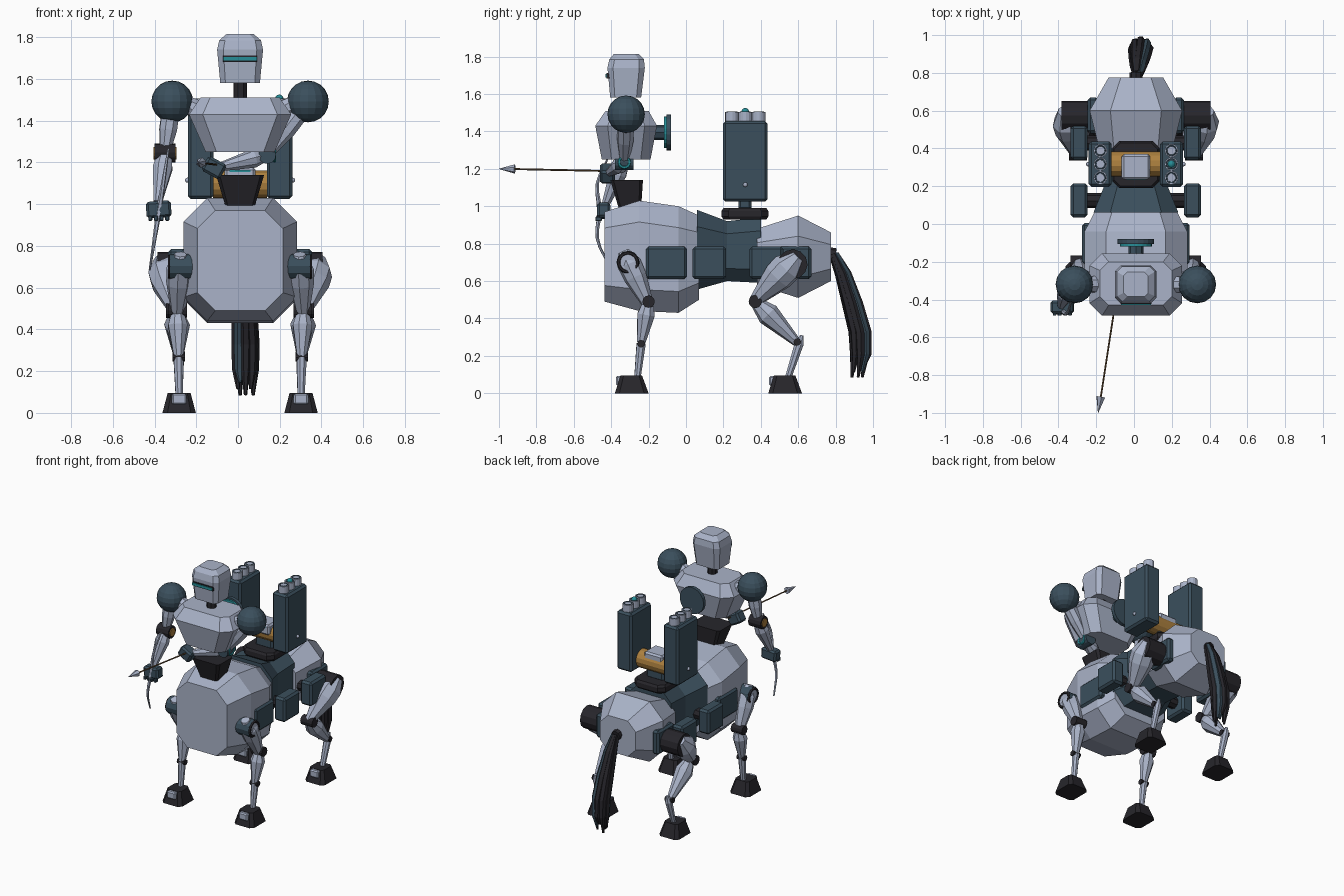
import bpy, bmesh, math
from mathutils import Vector, Matrix

if "Cube" in bpy.data.objects:
    bpy.data.objects.remove(bpy.data.objects["Cube"])

def material(name, rgb):
    m = bpy.data.materials.new(name)
    m.diffuse_color = (*rgb, 1)
    m.use_nodes = True
    m.node_tree.nodes["Principled BSDF"].inputs["Base Color"].default_value = m.diffuse_color
    return m

LIGHT = material("pale steel", (0.40, 0.45, 0.58))
SLATE = material("dark slate", (0.043, 0.078, 0.108))
BLACK = material("charcoal", (0.020, 0.019, 0.024))
TEAL = material("teal glow", (0.02, 0.27, 0.31))
GOLD = material("gold", (0.42, 0.22, 0.05))
BROWN = material("arrow wood", (0.14, 0.08, 0.035))
CX = 0.01  # body centre line

def finish(name, bm, mat):
    bmesh.ops.recalc_face_normals(bm, faces=bm.faces[:])
    me = bpy.data.meshes.new(name)
    bm.to_mesh(me)
    bm.free()
    me.materials.append(mat)
    ob = bpy.data.objects.new(name, me)
    bpy.context.collection.objects.link(ob)
    return ob

def skin(name, rings, mat):
    """Bridge a list of equal point rings and cap both ends."""
    bm = bmesh.new()
    vs = [[bm.verts.new(p) for p in r] for r in rings]
    n = len(rings[0])
    for a, b in zip(vs, vs[1:]):
        for i in range(n):
            bm.faces.new((a[i], a[(i + 1) % n], b[(i + 1) % n], b[i]))
    bm.faces.new(vs[0])
    bm.faces.new(vs[-1])
    return finish(name, bm, mat)

def octagon(w, h, c):
    k = c * min(w, h)
    return [(w, h - k), (w - k, h), (k - w, h), (-w, h - k),
            (-w, k - h), (k - w, -h), (w - k, -h), (w, k - h)]

def hull_y(name, secs, mat, c=0.42):
    """Chamfered body along y; sections are (y, half width, z low, z high)."""
    return skin(name, [[(CX + a, y, (lo + hi) / 2 + b) for a, b in octagon(w, (hi - lo) / 2, c)]
                       for y, w, lo, hi in secs], mat)

def hull_z(name, secs, mat, c=0.35, x=CX):
    """Chamfered body along z; sections are (z, half width, y low, y high)."""
    return skin(name, [[(x + a, (lo + hi) / 2 + b, z) for a, b in octagon(w, (hi - lo) / 2, c)]
                       for z, w, lo, hi in secs], mat)

def limb(name, pts, radii, mat, n=8):
    """Round tapered tube through points."""
    pts = [Vector(p) for p in pts]
    rings = []
    for i, p in enumerate(pts):
        t = (pts[min(i + 1, len(pts) - 1)] - pts[max(i - 1, 0)]).normalized()
        u = t.cross(Vector((0.93, 0.11, 0.35))).normalized()
        v = t.cross(u)
        rings.append([p + radii[i] * (u * math.cos(a) + v * math.sin(a))
                      for a in (2 * math.pi * (k + 0.5) / n for k in range(n))])
    return skin(name, rings, mat)

def segment(name, a, b, prof, mat, n=8):
    """Straight limb with (fraction, radius) profile."""
    a, b = Vector(a), Vector(b)
    return limb(name, [a.lerp(b, f) for f, _ in prof], [r for _, r in prof], mat, n)

def rod(name, a, b, r, mat, n=16):
    return segment(name, a, b, [(0, r), (1, r)], mat, n)

def box(name, lo, hi, mat, bevel=0.012, rot=None):
    bm = bmesh.new()
    lo, hi = Vector(lo), Vector(hi)
    bmesh.ops.create_cube(bm, size=1)
    bmesh.ops.scale(bm, vec=hi - lo, verts=bm.verts)
    if bevel:
        bmesh.ops.bevel(bm, geom=bm.edges[:], offset=bevel, segments=1, affect='EDGES')
    if rot:
        bmesh.ops.rotate(bm, verts=bm.verts, cent=(0, 0, 0), matrix=rot)
    bmesh.ops.translate(bm, vec=(lo + hi) / 2, verts=bm.verts)
    return finish(name, bm, mat)

def ball(name, c, r, mat):
    bm = bmesh.new()
    bmesh.ops.create_uvsphere(bm, u_segments=16, v_segments=10, radius=r,
                              matrix=Matrix.Translation(c))
    return finish(name, bm, mat)

def torus(name, c, R, r, axis, mat, n=20):
    bm = bmesh.new()
    rows = []
    for i in range(n):
        a = 2 * math.pi * i / n
        rows.append([])
        for j in range(6):
            d = R + r * math.cos(j * math.pi / 3)
            p = (d * math.cos(a), d * math.sin(a), r * math.sin(j * math.pi / 3))
            p = {'X': (p[2], p[0], p[1]), 'Y': (p[0], p[2], p[1]), 'Z': p}[axis]
            rows[-1].append(bm.verts.new(Vector(c) + Vector(p)))
    for i in range(n):
        for j in range(6):
            a, b = rows[i], rows[(i + 1) % n]
            bm.faces.new((a[j], b[j], b[(j + 1) % 6], a[(j + 1) % 6]))
    return finish(name, bm, mat)

# Barrel body
hull_y("front_barrel", [(-0.435, 0.205, 0.49, 0.97), (-0.25, 0.272, 0.44, 1.03),
                        (-0.04, 0.272, 0.43, 1.0), (0.07, 0.215, 0.50, 0.95)], LIGHT)
hull_y("waist_barrel", [(0.06, 0.225, 0.555, 0.98), (0.22, 0.16, 0.60, 0.92),
                        (0.40, 0.17, 0.59, 0.94)], SLATE)
hull_y("rear_barrel", [(0.38, 0.19, 0.58, 0.88), (0.60, 0.245, 0.51, 0.95),
                       (0.775, 0.145, 0.60, 0.86)], LIGHT, 0.5)

# Torso, neck and head
hull_z("torso_joint", [(0.99, 0.07, -0.36, -0.24), (1.14, 0.115, -0.405, -0.23)], BLACK, 0.2)
hull_z("chest", [(1.25, 0.165, -0.45, -0.19), (1.43, 0.245, -0.485, -0.155),
                 (1.51, 0.19, -0.43, -0.20)], LIGHT, 0.4)
rod("neck", (CX, -0.32, 1.49), (CX, -0.32, 1.62), 0.034, BLACK, 8)
hull_z("head", [(1.58, 0.095, -0.405, -0.24), (1.74, 0.11, -0.42, -0.22),
                (1.785, 0.10, -0.41, -0.225), (1.815, 0.065, -0.385, -0.255)], LIGHT, 0.3)
box("visor_frame", (CX - 0.082, -0.424, 1.682), (CX + 0.082, -0.405, 1.712), BLACK, 0)
box("visor", (CX - 0.08, -0.43, 1.688), (CX + 0.08, -0.41, 1.706), TEAL, 0)

# Back disc
rod("back_disc", (CX, -0.105, 1.395), (CX, -0.08, 1.395), 0.097, SLATE, 20)
rod("back_disc_glow", (CX, -0.118, 1.395), (CX, -0.105, 1.395), 0.085, TEAL, 20)
rod("back_disc_hub", (CX, -0.17, 1.395), (CX, -0.117, 1.395), 0.04, SLATE, 8)

# Shoulders
for s in (1, -1):
    ball("shoulder", (CX + s * 0.325, -0.32, 1.492), 0.1, SLATE)
    segment("shoulder_link", (CX + s * 0.18, -0.32, 1.44), (CX + s * 0.28, -0.32, 1.49),
            [(0, 0.05), (1, 0.04)], LIGHT)

# Bow arm
elbow = (-0.35, -0.335, 1.245)
segment("upper_arm", (-0.325, -0.32, 1.43), elbow, [(0, 0.045), (0.4, 0.045), (1, 0.025)], LIGHT)
rod("elbow", (-0.40, -0.335, 1.245), (-0.30, -0.335, 1.245), 0.045, BLACK, 12)
for x in (-0.403, -0.297):
    rod("elbow_cap", (x - 0.003, -0.335, 1.245), (x + 0.003, -0.335, 1.245), 0.03, GOLD, 12)
segment("forearm", elbow, (-0.385, -0.43, 1.01), [(0, 0.035), (0.3, 0.05), (1, 0.022)], LIGHT)
box("bow_hand", (-0.44, -0.475, 0.935), (-0.32, -0.405, 1.015), SLATE, 0.012,
    Matrix.Rotation(-0.08, 3, 'Y'))
for i in range(4):
    box("bow_finger", (-0.43 + i * 0.027, -0.485, 0.92), (-0.41 + i * 0.027, -0.45, 0.945), SLATE, 0.004)

# Bow
bow = []
for i in range(13):
    f = i / 6 - 1
    bow.append((-0.378 + 0.045 * f, -0.475 + 0.05 * f * f + 0.012 * math.cos(f * 6), 0.975 + 0.29 * f))
limb("bow", bow, [0.014 - 0.009 * abs(i - 6) / 6 for i in range(13)], LIGHT, 6)

# Drawing arm
elbow = (0.14, -0.33, 1.235)
segment("draw_upper_arm", (0.32, -0.32, 1.47), elbow, [(0, 0.045), (0.5, 0.045), (1, 0.025)], LIGHT)
rod("draw_elbow", (0.14, -0.38, 1.235), (0.14, -0.28, 1.235), 0.042, SLATE, 12)
torus("draw_elbow_ring", (0.175, -0.33, 1.235), 0.028, 0.009, 'X', TEAL)
segment("draw_forearm", elbow, (-0.08, -0.41, 1.18), [(0, 0.025), (0.3, 0.045), (1, 0.022)], LIGHT)
box("draw_hand", (-0.165, -0.46, 1.135), (-0.065, -0.38, 1.215), SLATE, 0.012,
    Matrix.Rotation(0.5, 3, 'Y'))
rod("arrow_shaft", (-0.09, -0.36, 1.187), (-0.178, -0.93, 1.199), 0.005, BROWN, 6)
segment("arrow_head", (-0.176, -0.915, 1.199), (-0.19, -1.0, 1.2), [(0, 0.025), (1, 0.001)], LIGHT, 6)

# Legs and side boxes, both sides
for s in (1, -1):
    X = lambda x: CX + s * x
    # Front leg
    rod("front_shoulder_joint", (X(0.21), -0.31, 0.70), (X(0.335), -0.31, 0.70), 0.062, SLATE, 12)
    torus("front_joint_ring", (X(0.337), -0.31, 0.70), 0.05, 0.01, 'X', BLACK)
    rod("front_joint_cap", (X(0.33), -0.31, 0.70), (X(0.34), -0.31, 0.70), 0.042, LIGHT)
    segment("front_upper_leg", (X(0.285), -0.335, 0.76), (X(0.30), -0.205, 0.48),
            [(0, 0.03), (0.25, 0.065), (0.5, 0.062), (1, 0.032)], LIGHT)
    rod("front_knee", (X(0.255), -0.2, 0.49), (X(0.345), -0.2, 0.49), 0.033, BLACK, 12)
    segment("front_lower_leg", (X(0.30), -0.205, 0.47), (X(0.295), -0.24, 0.27),
            [(0, 0.035), (0.25, 0.05), (1, 0.024)], LIGHT)
    rod("front_ankle", (X(0.265), -0.24, 0.265), (X(0.325), -0.24, 0.265), 0.02, BLACK, 10)
    segment("front_pastern", (X(0.295), -0.24, 0.265), (X(0.292), -0.26, 0.08),
            [(0, 0.026), (1, 0.018)], LIGHT)
    # Hind leg
    rod("hip_joint", (X(0.2), 0.57, 0.69), (X(0.395), 0.57, 0.69), 0.08, BLACK, 12)
    segment("hind_upper_leg", (X(0.375), 0.60, 0.735), (X(0.31), 0.365, 0.49),
            [(0, 0.04), (0.25, 0.085), (0.45, 0.083), (1, 0.032)], LIGHT)
    rod("hind_knee", (X(0.26), 0.37, 0.49), (X(0.355), 0.37, 0.49), 0.035, BLACK, 12)
    segment("hind_lower_leg", (X(0.305), 0.37, 0.49), (X(0.295), 0.60, 0.265),
            [(0, 0.03), (0.3, 0.062), (1, 0.022)], LIGHT)
    rod("hock", (X(0.265), 0.595, 0.275), (X(0.325), 0.595, 0.275), 0.02, BLACK, 10)
    segment("hind_pastern", (X(0.293), 0.62, 0.31), (X(0.292), 0.545, 0.08),
            [(0, 0.01), (0.2, 0.026), (1, 0.018)], LIGHT)
    # Hooves
    for y in (-0.29, 0.53):
        hull_z("hoof", [(0, 0.08, y - 0.09, y + 0.09), (0.095, 0.055, y - 0.06, y + 0.055)],
               BLACK, 0.3, X(0.292))
        box("hoof_plate", (X(0.292) - 0.035, y - 0.085, 0.04), (X(0.292) + 0.035, y - 0.05, 0.093), LIGHT, 0.008)
    # Side boxes
    for y0, y1, x0, x1 in ((-0.215, 0.005, 0.22, 0.285), (0.035, 0.215, 0.255, 0.345),
                           (0.34, 0.52, 0.255, 0.345), (0.48, 0.67, 0.2, 0.255)):
        a, b = sorted((X(x0), X(x1)))
        box("side_box", (a, y0, 0.61), (b, y1, 0.785), SLATE, 0.014)
    rod("side_box_mount", (X(0.14), 0.125, 0.70), (X(0.27), 0.125, 0.70), 0.04, BLACK, 8)
    rod("rear_box_mount", (X(0.13), 0.43, 0.70), (X(0.27), 0.43, 0.70), 0.04, BLACK, 8)
    # Launcher pod with three tubes
    a, b = sorted((X(0.128), X(0.25)))
    box("launcher_pod", (a, 0.197, 1.025), (b, 0.437, 1.455), SLATE, 0.014)
    for y in (0.245, 0.317, 0.389):
        rod("launch_tube", (X(0.188), y, 1.44), (X(0.188), y, 1.505), 0.036, LIGHT, 14)
        torus("tube_rim", (X(0.188), y, 1.503), 0.026, 0.005, 'Z', SLATE, 14)
    ball("pod_bolt", (X(0.252), 0.317, 1.115), 0.012, LIGHT)
ball("missile_tip", (CX + 0.188, 0.317, 1.505), 0.02, TEAL)

# Launcher base
hull_z("turret_base", [(0.93, 0.115, 0.20, 0.43), (0.945, 0.125, 0.19, 0.44),
                       (0.975, 0.125, 0.19, 0.44), (0.99, 0.115, 0.20, 0.43)], BLACK, 0.3)
box("turret_post", (CX - 0.07, 0.28, 0.98), (CX + 0.07, 0.35, 1.06), SLATE)
rod("turret_axle", (CX - 0.13, 0.317, 1.095), (CX + 0.13, 0.317, 1.095), 0.066, GOLD, 14)
box("turret_cover", (CX - 0.075, 0.235, 1.10), (CX + 0.075, 0.37, 1.175), LIGHT)
box("turret_light", (CX - 0.05, 0.232, 1.155), (CX + 0.05, 0.24, 1.163), TEAL, 0)

# Tail strands
rod("tail_mount", (CX, 0.74, 0.75), (CX, 0.80, 0.74), 0.035, BLACK, 8)
for i in range(8):
    a = i * math.pi / 4
    dx, dy = math.cos(a), math.sin(a)
    dz = 0.03 * (i % 3)
    pts = [(0.02 + dx * 0.01, 0.79 + dy * 0.01, 0.745), (0.025 + dx * 0.024, 0.84 + dy * 0.022, 0.64),
           (0.032 + dx * 0.036, 0.89 + dy * 0.032, 0.48), (0.036 + dx * 0.043, 0.93 + dy * 0.038, 0.33),
           (0.036 + dx * 0.043, 0.935 + dy * 0.038, 0.21), (0.036 + dx * 0.036, 0.92 + dy * 0.032, 0.085 + dz)]
    limb("tail_strand", pts, [0.018, 0.024, 0.026, 0.025, 0.022, 0.008],
         SLATE if i % 4 == 1 else BLACK, 6)
